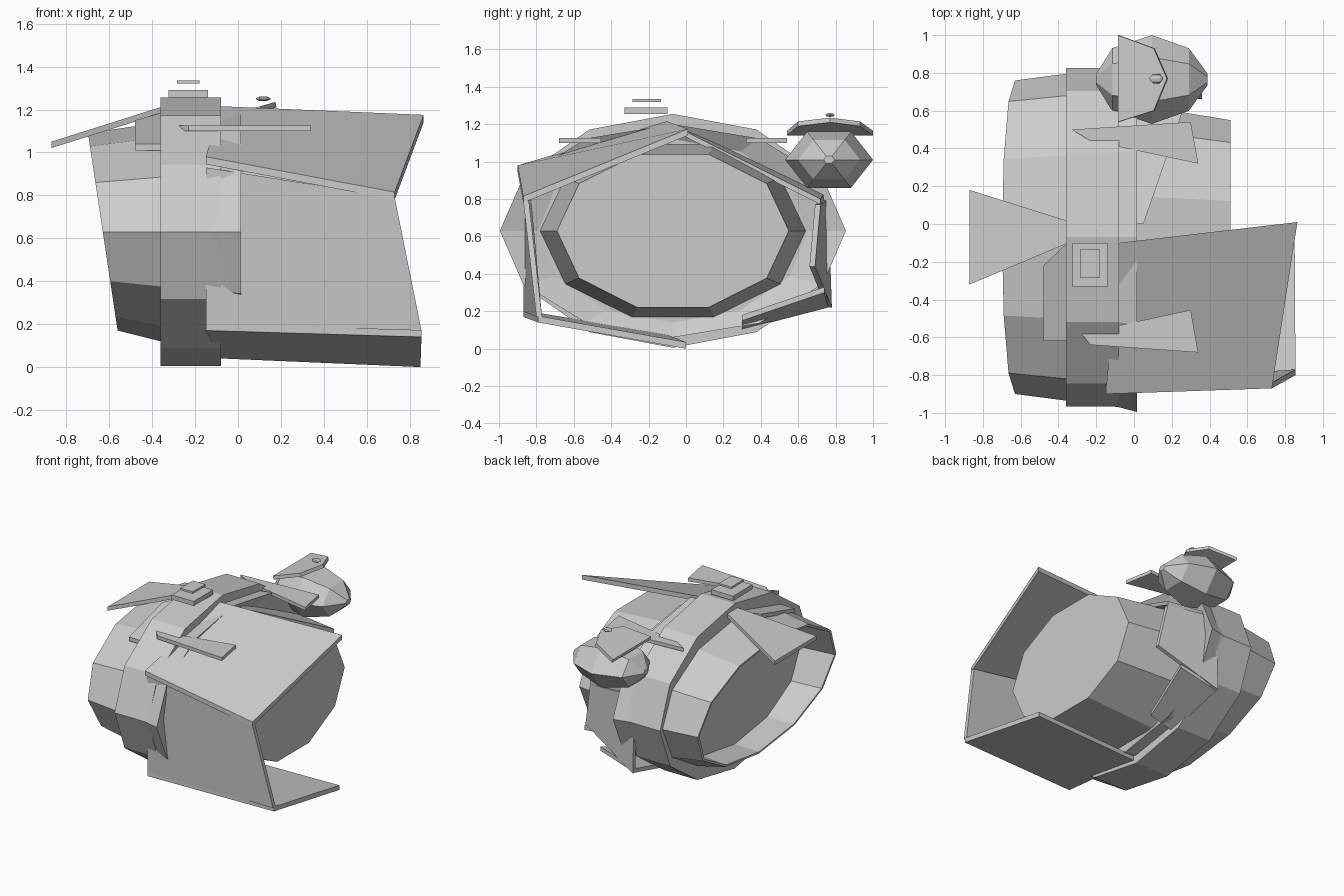
import bpy, bmesh, math
from mathutils import Vector

grey = bpy.data.materials.new("pale_grey")
grey.diffuse_color = (0.6, 0.6, 0.6, 1)
CY, CZ = -0.07, 0.63  # axis of the hull


def finish(name, bm):
    bmesh.ops.recalc_face_normals(bm, faces=bm.faces[:])
    me = bpy.data.meshes.new(name)
    bm.to_mesh(me)
    bm.free()
    me.materials.append(grey)
    ob = bpy.data.objects.new(name, me)
    bpy.context.collection.objects.link(ob)
    return ob


def loft(name, rings, n, cy=CY, cz=CZ, cap=True, closed=False):
    """Rings (x, ry, rz, lean) around the x axis, skinned in order."""
    bm = bmesh.new()
    loops = []
    for x, ry, rz, lean in rings:
        loop = []
        for i in range(n):
            a = 2 * math.pi * i / n
            dz = rz * math.sin(a)
            loop.append(bm.verts.new((x - lean * dz, cy + ry * math.cos(a), cz + dz)))
        loops.append(loop)
    pairs = list(zip(loops, loops[1:]))
    if closed:
        pairs.append((loops[-1], loops[0]))
    for p, q in pairs:
        for i in range(n):
            j = (i + 1) % n
            bm.faces.new((p[i], p[j], q[j], q[i]))
    if cap and not closed:
        bm.faces.new(loops[0])
        bm.faces.new(loops[-1])
    return finish(name, bm)


def plate(name, pts, offset):
    """Flat panel from its outline, thickened by an offset vector."""
    bm = bmesh.new()
    o = Vector(offset)
    a = [bm.verts.new(p) for p in pts]
    b = [bm.verts.new(Vector(p) + o) for p in pts]
    n = len(pts)
    bm.faces.new(a)
    bm.faces.new(b)
    for i in range(n):
        j = (i + 1) % n
        bm.faces.new((a[i], a[j], b[j], b[i]))
    return finish(name, bm)


def box(name, x, y, z):
    return plate(name, [(x[0], y[0], z[0]), (x[1], y[0], z[0]),
                        (x[1], y[1], z[0]), (x[0], y[1], z[0])], (0, 0, z[1] - z[0]))


# Hull: recessed back disc, leaning rear lip, outer skin, dished front edge
loft("hull_shell", [(-0.36, 0.78, 0.44, 0), (-0.63, 0.81, 0.445, 0.15),
                    (-0.63, 0.83, 0.46, 0.15), (-0.36, 0.865, 0.51, 0),
                    (-0.08, 0.9, 0.56, 0), (0.015, 0.925, 0.57, 0),
                    (-0.04, 0.72, 0.49, 0)], 12)
loft("hull_band", [(-0.36, 0.895, 0.625, 0), (-0.08, 0.895, 0.625, 0),
                   (-0.08, 0.8, 0.5, 0), (-0.36, 0.8, 0.5, 0)], 12, closed=True)
loft("front_drum", [(-0.1, 0.72, 0.49, 0), (0.51, 0.62, 0.43, 0)], 10)

# Large folded shield on the front side
plate("shield_roof", [(-0.15, -0.9, 0.945), (0.73, -0.87, 0.78),
                      (0.865, 0.01, 1.14), (-0.08, -0.1, 1.18)], (0, 0, 0.035))
plate("shield_front", [(-0.15, -0.87, 0.93), (0.73, -0.87, 0.79),
                       (0.855, -0.8, 0.17), (-0.15, -0.87, 0.2)], (0, 0.03, 0))
plate("shield_floor", [(-0.15, -0.87, 0.17), (0.855, -0.79, 0.14),
                       (0.85, 0.0, 0.0), (-0.08, -0.1, 0.04)], (0, 0, 0.035))

# Smaller folded shield on the back side
plate("back_shield_roof", [(-0.1, 0.0, 1.15), (0.05, 0.0, 1.13),
                           (0.3, 0.72, 0.77), (-0.1, 0.74, 0.8)], (0, 0, 0.03))
plate("back_shield_side", [(-0.1, 0.73, 0.8), (0.3, 0.69, 0.77),
                           (0.36, 0.66, 0.44), (-0.1, 0.75, 0.22)], (0, 0.03, 0))
plate("back_shield_floor", [(-0.1, 0.76, 0.22), (0.2, 0.74, 0.3),
                            (0.1, 0.3, 0.15), (-0.1, 0.3, 0.1)], (0, 0, 0.03))

# Rear wing, shoulder panel and stacked roof blocks
plate("rear_wing", [(-0.87, 0.18, 1.02), (-0.87, -0.32, 1.02),
                    (-0.3, -0.08, 1.2), (-0.3, 0.0, 1.2)], (0, 0, 0.03))
plate("shoulder_panel", [(-0.48, -0.62, 1.01), (-0.3, -0.62, 1.01),
                         (-0.3, -0.05, 1.17), (-0.48, -0.22, 1.12)], (0, 0, 0.03))
box("roof_block", (-0.325, -0.14), (-0.33, -0.1), (1.255, 1.29))
box("roof_cap", (-0.285, -0.18), (-0.285, -0.135), (1.32, 1.335))

# Two flat blades over the hull
plate("front_blade", [(-0.28, -0.58, 1.1), (-0.23, -0.64, 1.1),
                      (0.34, -0.68, 1.1), (0.3, -0.455, 1.1)], (0, 0, 0.026))
plate("back_blade", [(-0.33, 0.5, 1.1), (-0.23, 0.44, 1.1),
                     (0.34, 0.32, 1.1), (0.3, 0.54, 1.1)], (0, 0, 0.026))

# Faceted pod with its tilted fin and bead
loft("pod", [(-0.2, 0.03, 0.022, 0), (-0.115, 0.166, 0.122, 0), (0.095, 0.235, 0.173, 0),
             (0.29, 0.166, 0.122, 0), (0.39, 0.03, 0.022, 0)], 6, 0.765, 1.01)
plate("pod_fin", [(-0.08, 0.54, 1.14), (0.11, 0.6, 1.19), (0.18, 0.77, 1.21),
                  (0.11, 0.93, 1.19), (-0.08, 1.0, 1.14)], (-0.006, 0, 0.025))
loft("pod_bead", [(0.083, 0.005, 0.002, 0), (0.1, 0.025, 0.011, 0),
                  (0.135, 0.025, 0.011, 0), (0.152, 0.005, 0.002, 0)], 8, 0.77, 1.25)
